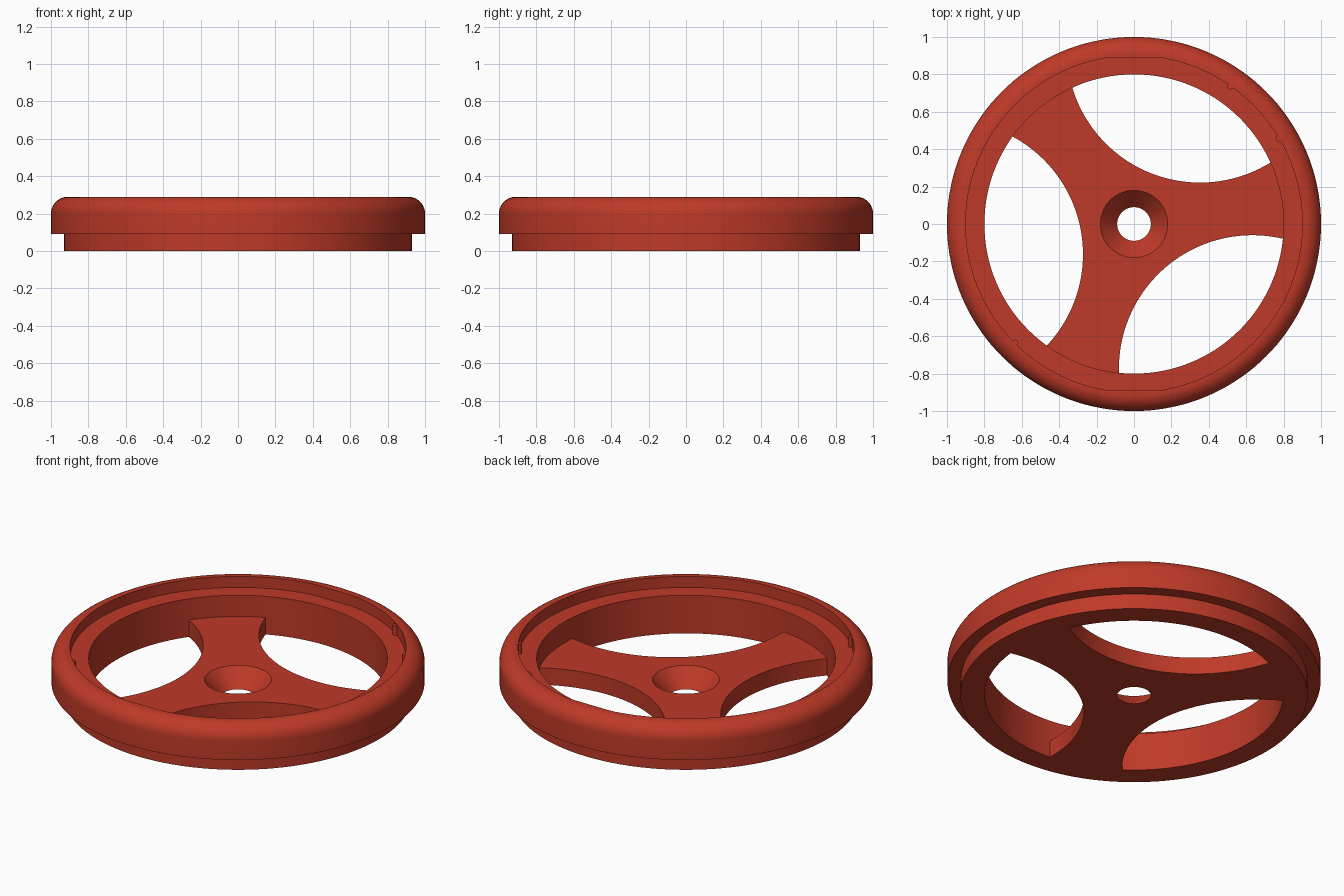
import bpy
import bmesh
from math import sin, cos, pi, radians
from mathutils import Vector, Matrix

SEGMENTS = 144

if "Cube" in bpy.data.objects:
    bpy.data.objects.remove(bpy.data.objects["Cube"], do_unlink=True)

red = bpy.data.materials.new("brick_red")
colour = (0.52, 0.042, 0.021, 1)
red.diffuse_color = colour
red.use_nodes = True
red.node_tree.nodes["Principled BSDF"].inputs["Base Color"].default_value = colour


def make_object(name, bm):
    bmesh.ops.recalc_face_normals(bm, faces=bm.faces)
    mesh = bpy.data.meshes.new(name)
    bm.to_mesh(mesh)
    bm.free()
    obj = bpy.data.objects.new(name, mesh)
    bpy.context.collection.objects.link(obj)
    mesh.materials.append(red)
    return obj


def lathe(profile):
    """Revolve a closed (radius, z) profile about the z axis."""
    bm = bmesh.new()
    verts = [bm.verts.new((r, 0, z)) for r, z in profile]
    edges = [bm.edges.new((v, verts[i - 1])) for i, v in enumerate(verts)]
    bmesh.ops.spin(bm, geom=verts + edges, cent=(0, 0, 0), axis=(0, 0, 1),
                   angle=2 * pi, steps=SEGMENTS, use_merge=True)
    bmesh.ops.remove_doubles(bm, verts=bm.verts, dist=1e-5)
    return bm


def cylinder(bm, radius, depth, centre, segments):
    bmesh.ops.create_cone(bm, cap_ends=True, segments=segments, radius1=radius,
                          radius2=radius, depth=depth,
                          matrix=Matrix.Translation(centre))


def select_only(obj):
    bpy.ops.object.select_all(action='DESELECT')
    obj.select_set(True)
    bpy.context.view_layer.objects.active = obj


# Rim: stepped foot, rounded outer shoulder, recessed inner ledge
shoulder = [(0.91 + 0.09 * cos(a), 0.20 + 0.09 * sin(a))
            for a in (i * pi / 20 for i in range(11))]
rim_profile = [(0.8, 0), (0.93, 0), (0.93, 0.09), (1, 0.09), *shoulder,
               (0.9, 0.29), (0.9, 0.225), (0.8, 0.225)]
bm = lathe(rim_profile)
# Small flats on the lip at front and back
for v in bm.verts:
    if abs(v.co.xy.length - 0.9) < 0.001:
        v.co.y = max(-0.89, min(0.89, v.co.y))
rim = make_object("rim", bm)

# Web with a countersunk centre hole
web = make_object("spoke_web", lathe([(0.09, 0), (0.8, 0), (0.8, 0.1), (0.18, 0.1)]))

# Three round cutters leave the curved spokes
bm = bmesh.new()
for i in range(3):
    a = radians(69.3 + 120 * i)
    cylinder(bm, 0.714, 1, Vector((cos(a), sin(a), 0)), 192)
cutter = make_object("spoke_cutter", bm)
cutter.hide_render = True
cut = web.modifiers.new("spoke_openings", 'BOOLEAN')
cut.operation = 'DIFFERENCE'
cut.solver = 'EXACT'
cut.use_self = True
cut.object = cutter
select_only(web)
bpy.ops.object.modifier_apply(modifier=cut.name)
bpy.data.objects.remove(cutter, do_unlink=True)

# Little locating ribs on the inside of the lip
bm = bmesh.new()
for angle in (30.5, 55, 225):
    a = radians(angle)
    cylinder(bm, 0.018, 0.06, Vector((0.9 * cos(a), 0.9 * sin(a), 0.252)), 16)
ribs = make_object("lip_ribs", bm)

for obj in (rim, web, ribs):
    select_only(obj)
    bpy.ops.object.shade_smooth_by_angle(angle=radians(30))
